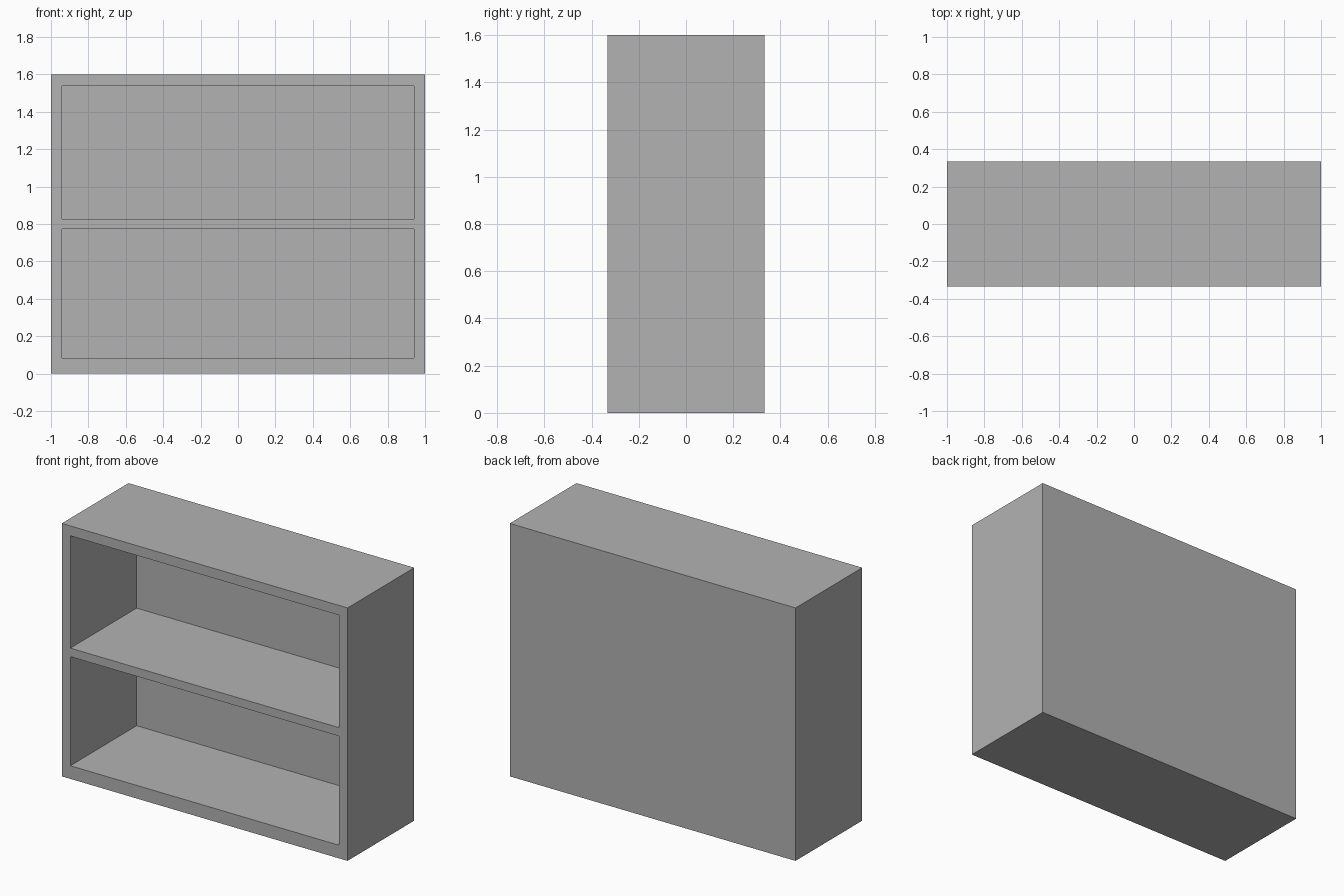
import bpy

if "Cube" in bpy.data.objects:
    bpy.data.objects.remove(bpy.data.objects["Cube"])

WIDTH, DEPTH, HEIGHT = 2.0, 0.667, 1.6
BACK = 0.004           # thin back panel
OPENING_HALF = 0.94    # half width of each bay
BAYS = [(0.083, 0.773), (0.827, 1.538)]  # bottom and top of each bay

grey = bpy.data.materials.new("plain grey")
grey.diffuse_color = (0.448, 0.448, 0.448, 1)
grey.use_nodes = True
grey.node_tree.nodes["Principled BSDF"].inputs["Base Color"].default_value = grey.diffuse_color


def box(name, x0, x1, y0, y1, z0, z1):
    bpy.ops.mesh.primitive_cube_add(
        size=1, location=((x0 + x1) / 2, (y0 + y1) / 2, (z0 + z1) / 2))
    ob = bpy.context.object
    ob.name = name
    ob.scale = (x1 - x0, y1 - y0, z1 - z0)
    bpy.ops.object.transform_apply(location=True, rotation=False, scale=True)
    ob.data.materials.append(grey)
    return ob


# Outer carcass, standing on the floor
carcass = box("bookcase_carcass", -WIDTH / 2, WIDTH / 2,
              -DEPTH / 2, DEPTH / 2, 0, HEIGHT)

# Open bays cut in from the front, leaving the shelf and thin back
for i, (z0, z1) in enumerate(BAYS):
    cutter = box(f"bay_cutter_{i + 1}", -OPENING_HALF, OPENING_HALF,
                 -DEPTH / 2 - 0.1, DEPTH / 2 - BACK, z0, z1)
    cutter.hide_render = True
    cut = carcass.modifiers.new(f"bay_{i + 1}", 'BOOLEAN')
    cut.operation = 'DIFFERENCE'
    cut.solver = 'EXACT'
    cut.object = cutter
    bpy.context.view_layer.objects.active = carcass
    bpy.ops.object.modifier_apply(modifier=cut.name)
    bpy.data.objects.remove(cutter, do_unlink=True)
